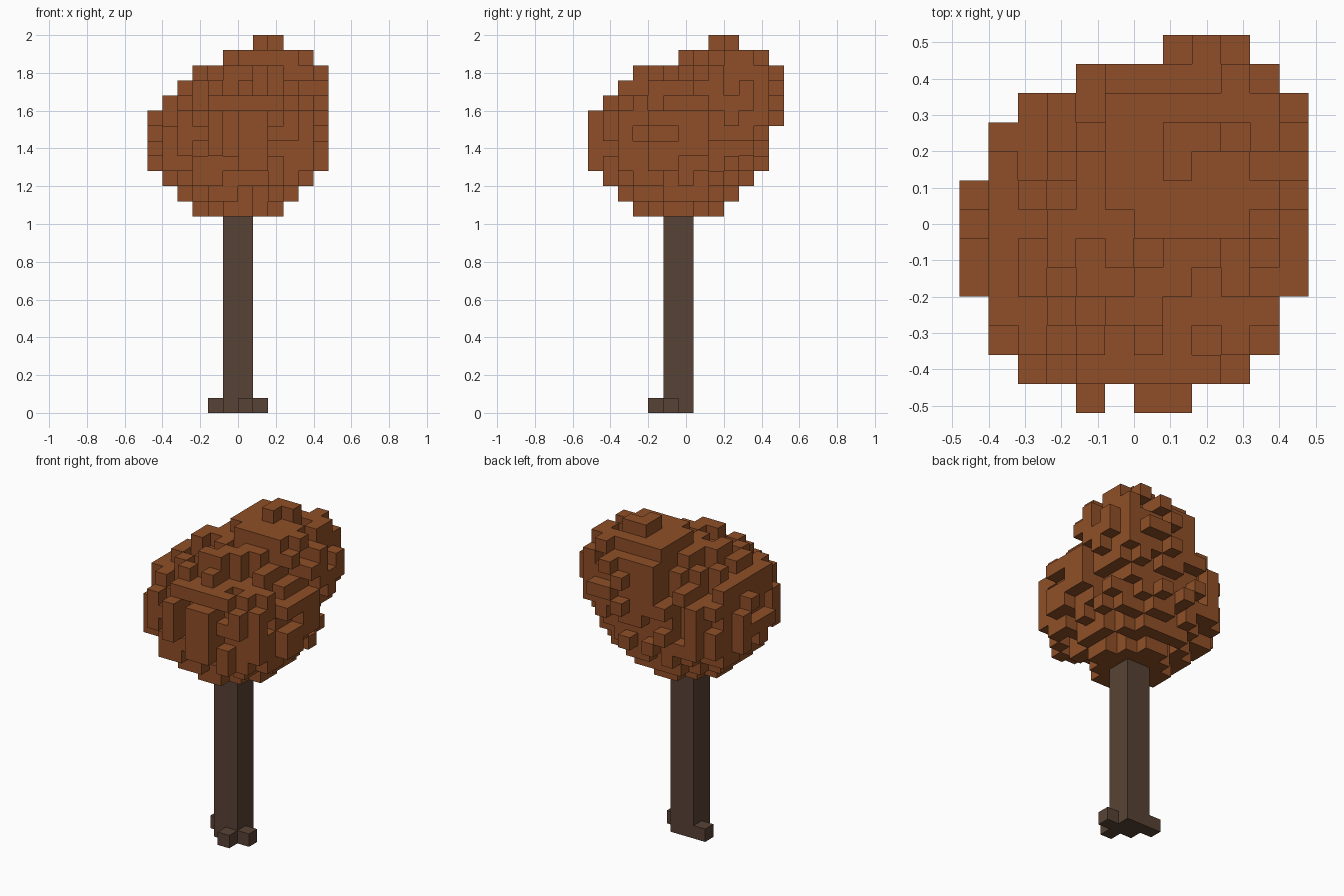
import bpy
import bmesh
import random
from mathutils import Vector

cube = bpy.data.objects.get("Cube")
if cube:
    bpy.data.objects.remove(cube, do_unlink=True)

random.seed(7)
S = 0.08                           # block size
ORIGIN = Vector((0, -0.04, 0))     # trunk axis


def material(name, rgb):
    mat = bpy.data.materials.new(name)
    mat.use_nodes = True
    mat.diffuse_color = (*rgb, 1)
    mat.node_tree.nodes["Principled BSDF"].inputs["Base Color"].default_value = (*rgb, 1)
    return mat


def block_object(name, cells, mat):
    """Skin a set of grid cells, keeping only the outward faces."""
    bm = bmesh.new()
    for cell in cells:
        for axis in range(3):
            for side in (0, 1):
                neighbour = list(cell)
                neighbour[axis] += 2 * side - 1
                if tuple(neighbour) in cells:
                    continue
                u, v = (axis + 1) % 3, (axis + 2) % 3
                corners = []
                for du, dv in ((0, 0), (1, 0), (1, 1), (0, 1)):
                    p = Vector(cell)
                    p[axis] += side
                    p[u] += du
                    p[v] += dv
                    corners.append(bm.verts.new(p * S + ORIGIN))
                bm.faces.new(corners if side else corners[::-1])
    bmesh.ops.remove_doubles(bm, verts=bm.verts[:], dist=0.001)
    mesh = bpy.data.meshes.new(name)
    bm.to_mesh(mesh)
    bm.free()
    mesh.materials.append(mat)
    obj = bpy.data.objects.new(name, mesh)
    bpy.context.collection.objects.link(obj)


def ellipsoid(centre, radii):
    """Grid cells whose centres lie inside an ellipsoid."""
    return {(i, j, k)
            for i in range(-8, 9) for j in range(-8, 9) for k in range(10, 28)
            if sum(((p + 0.5 - c) / r) ** 2
                   for p, c, r in zip((i, j, k), centre, radii)) <= 1}


def neighbours(c):
    i, j, k = c
    return [(i + 1, j, k), (i - 1, j, k), (i, j + 1, k),
            (i, j - 1, k), (i, j, k + 1), (i, j, k - 1)]


def columns(c):
    return [(a, c[(a + 1) % 3], c[(a + 2) % 3]) for a in range(3)]


bark = material("dark bark", (0.097, 0.055, 0.035))
leaves = material("russet leaves", (0.275, 0.078, 0.021))

# Crown: a wide main clump and a smaller one high at the back
crown = ellipsoid((0, 0, 18), (6, 6, 5)) | ellipsoid((2, 3, 21), (4, 4, 3.8))
crown -= {(0, 6, k) for k in range(18, 24)}     # notch at the back
crown -= {(-1, -6, k) for k in range(17, 20)}   # slot in the front

# Ragged foliage: drop random surface blocks without shrinking the outline
count = {}
for c in crown:
    for col in columns(c):
        count[col] = count.get(col, 0) + 1
surface = sorted(c for c in crown if c[2] > 13 and c[1] > -6
                 and any(n not in crown for n in neighbours(c)))
random.shuffle(surface)
for c in surface:
    if random.random() < 0.32 and all(count[col] > 1 for col in columns(c)):
        crown.discard(c)
        for col in columns(c):
            count[col] -= 1

# Straight left shoulder, three-block tip, open foot of the front slot
crown |= {(-1, j, 23) for j in range(1, 5)} | {(1, 2, 24), (1, 3, 24), (2, 3, 24)}
crown -= {(2, 2, 24), (-1, -6, 16), (-2, -6, 16)}
block_object("crown", crown, leaves)

# Trunk: a square post running up into the crown
block_object("trunk", {(i, j, k) for i in (-1, 0) for j in (-1, 0)
                       for k in range(14)}, bark)

# Roots: single blocks against the foot of the trunk
for name, cell in (("front_root", (0, -2, 0)),
                   ("left_root", (1, -1, 0)),
                   ("right_root", (-2, 0, 0))):
    block_object(name, {cell}, bark)
